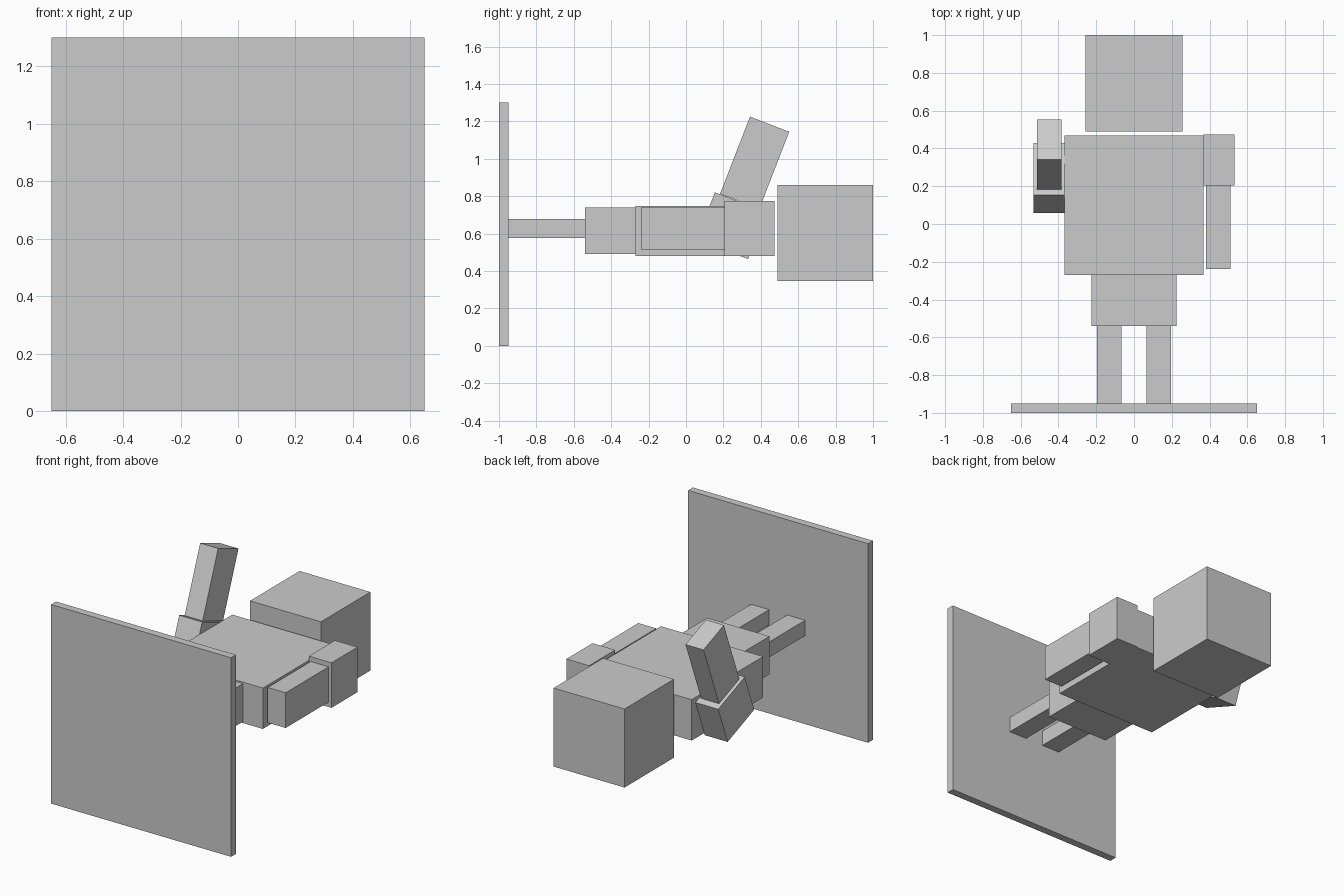
import bpy
from math import radians

if "Cube" in bpy.data.objects:
    bpy.data.objects.remove(bpy.data.objects["Cube"])


def box(name, x, y, z):
    """Axis-aligned block from (min, max) ranges."""
    block(name, [(a + b) / 2 for a, b in (x, y, z)], [b - a for a, b in (x, y, z)])


def block(name, centre, size, tilt=0.0):
    """Block by centre and size, tilted about the x axis."""
    bpy.ops.mesh.primitive_cube_add(size=1, location=centre, rotation=(tilt, 0, 0))
    ob = bpy.context.object
    ob.name = name
    ob.scale = size


# Foot plate, standing upright behind the feet
box("base_plate", (-0.65, 0.65), (-1.0, -0.95), (0, 1.3))

# Legs
box("leg_right", (0.065, 0.195), (-0.95, -0.54), (0.577, 0.678))
box("leg_left", (-0.195, -0.065), (-0.95, -0.54), (0.577, 0.678))

# Body and head
box("hips", (-0.225, 0.225), (-0.54, -0.27), (0.49, 0.738))
box("torso", (-0.369, 0.369), (-0.27, 0.468), (0.481, 0.748))
box("head", (-0.256, 0.256), (0.49, 1.0), (0.347, 0.86))

# Lowered arm
box("upper_arm_right", (0.368, 0.532), (0.205, 0.474), (0.481, 0.775))
box("forearm_right", (0.381, 0.511), (-0.238, 0.205), (0.513, 0.743))

# Raised arm, leaning towards the head
lean = radians(-21.2)
block("upper_arm_left", (-0.450, 0.243, 0.642), (0.166, 0.294, 0.269), lean)
block("forearm_left", (-0.448, 0.367, 0.978), (0.130, 0.225, 0.443), lean)
